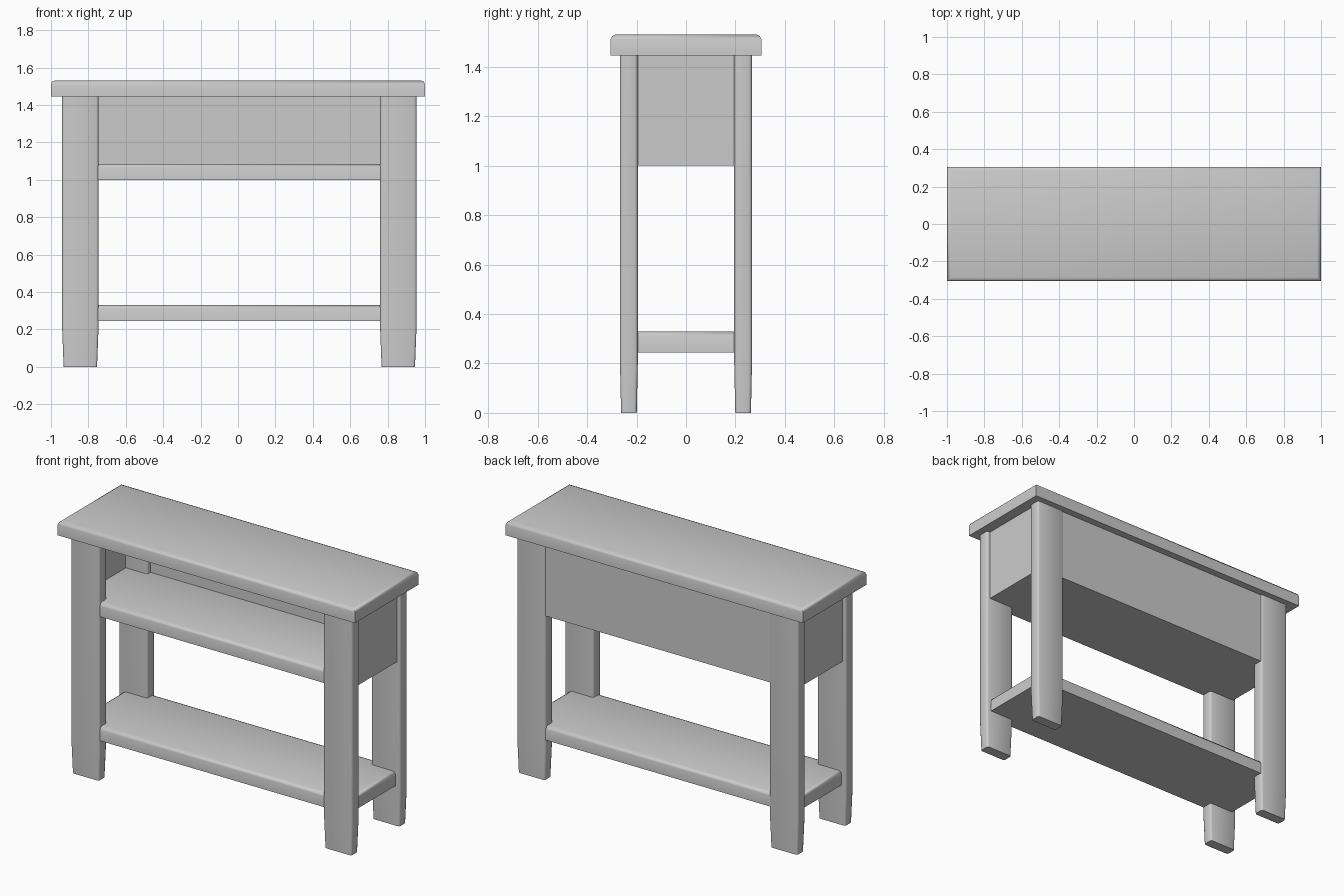
import bpy
import bmesh
import math

cube = bpy.data.objects.get("Cube")
if cube:
    bpy.data.objects.remove(cube, do_unlink=True)

GREY = (0.6, 0.6, 0.6, 1)
mat = bpy.data.materials.new("plain grey")
mat.use_nodes = True
mat.diffuse_color = GREY
mat.node_tree.nodes["Principled BSDF"].inputs["Base Color"].default_value = GREY

CX = 0.007  # the frame sits slightly off the centre of the top


def finish(name, bm):
    mesh = bpy.data.meshes.new(name)
    bmesh.ops.recalc_face_normals(bm, faces=bm.faces)
    bm.to_mesh(mesh)
    bm.free()
    mesh.materials.append(mat)
    obj = bpy.data.objects.new(name, mesh)
    bpy.context.collection.objects.link(obj)
    bpy.ops.object.select_all(action="DESELECT")
    obj.select_set(True)
    bpy.context.view_layer.objects.active = obj
    bpy.ops.object.shade_smooth_by_angle(angle=math.radians(60))
    return obj


def box(x, y, z):
    """A box from its (low, high) range on each axis."""
    bm = bmesh.new()
    bmesh.ops.create_cube(bm, size=1)
    for v in bm.verts:
        v.co = [lo + (c + 0.5) * (hi - lo) for c, (lo, hi) in zip(v.co, (x, y, z))]
    return bm


def bevel(bm, rule, width):
    edges = [e for e in bm.edges if rule(e)]
    bmesh.ops.bevel(bm, geom=edges, offset=width, segments=2, profile=0.5, affect="EDGES")


def along(e, axis):
    return abs((e.verts[0].co - e.verts[1].co)[axis]) > 0.01


def top_rim(bm):
    high = max(v.co.z for v in bm.verts)
    return lambda e: all(v.co.z > high - 0.001 for v in e.verts)


# Table top with a softened upper rim
bm = box((-1, 1), (-0.305, 0.305), (1.445, 1.53))
bevel(bm, top_rim(bm), 0.02)
finish("table_top", bm)

# Four legs with softened uprights and tapered feet
for sx, side in ((1, "left"), (-1, "right")):
    for sy, end in ((-1, "front"), (1, "back")):
        cx, cy = CX + sx * 0.85, sy * 0.231
        bm = box((cx - 0.097, cx + 0.097), (cy - 0.036, cy + 0.036), (0, 1.446))
        bevel(bm, lambda e: along(e, 2), 0.012)
        bmesh.ops.bisect_plane(bm, geom=bm.verts[:] + bm.edges[:] + bm.faces[:],
                               plane_co=(0, 0, 0.2), plane_no=(0, 0, 1))
        for v in bm.verts:
            if v.co.z < 0.01:
                v.co.x = cx + (v.co.x - cx) * 0.92
                v.co.y = cy + (v.co.y - cy) * 0.88
        finish(f"{end}_{side}_leg", bm)

# Lower shelf and cubby floor, softened on the upper rim
for name, low, high, back in (("lower_shelf", 0.245, 0.33, 0.26),
                              ("cubby_floor", 1.0, 1.085, 0.25)):
    bm = box((CX - 0.917, CX + 0.917), (-0.26, back), (low, high))
    bevel(bm, top_rim(bm), 0.02)
    finish(name, bm)

# Cubby sides and back, open at the front
for sx, side in ((1, "left"), (-1, "right")):
    xs = sorted((CX + sx * 0.9, CX + sx * 0.925))
    finish(f"cubby_{side}_side", box(xs, (-0.25, 0.25), (1.0, 1.446)))
finish("cubby_back", box((CX - 0.92, CX + 0.92), (0.225, 0.26), (1.0, 1.446)))
